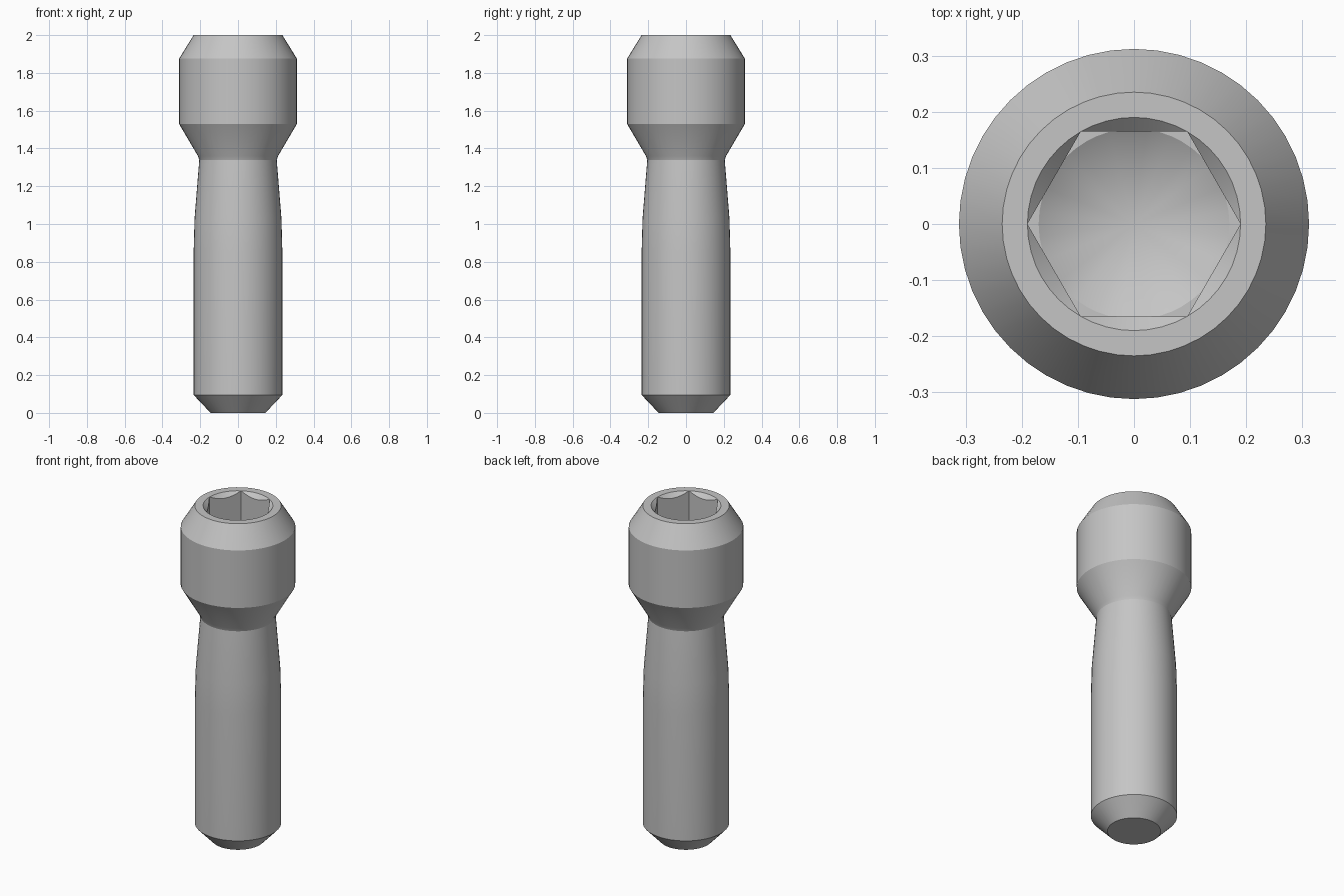
import bpy, bmesh, math

cube = bpy.data.objects.get("Cube")
if cube:
    bpy.data.objects.remove(cube, do_unlink=True)

SIDES = 48
TOP = 2.0
HEX_CORNER = 0.19
SOCKET_FLOOR = 1.68
TIP_RADIUS = 0.17

steel = bpy.data.materials.new("steel grey")
steel.use_nodes = True
colour = (0.56, 0.56, 0.56, 1)
steel.diffuse_color = colour
steel.node_tree.nodes["Principled BSDF"].inputs["Base Color"].default_value = colour


def hex_radius(angle):
    """Distance from the axis to the hexagon wall, corners on the x axis."""
    sector = math.pi / 3
    return HEX_CORNER * math.cos(sector / 2) / math.cos(angle % sector - sector / 2)


def add_ring(bm, radius, height):
    ring = []
    for i in range(SIDES):
        a = math.tau * i / SIDES
        r = radius(a)
        ring.append(bm.verts.new((r * math.cos(a), r * math.sin(a), height(r))))
    return ring


def circle(r, z):
    return (lambda a: r, lambda _: z)


# Outer outline from the foot to the rim of the socket
outline = [(0.145, 0), (0.235, 0.095), (0.235, 0.85), (0.23, 1.03),
           (0.205, 1.34), (0.212, 1.36), (0.312, 1.53), (0.312, 1.875),
           (0.235, TOP), (HEX_CORNER, TOP)]
rings = [circle(r, z) for r, z in outline]

# Countersunk hexagonal socket with a drilled conical floor
rings += [
    (hex_radius, lambda r: TOP - (HEX_CORNER - r)),
    (hex_radius, lambda r: SOCKET_FLOOR),
    (lambda a: min(TIP_RADIUS, hex_radius(a)), lambda r: SOCKET_FLOOR),
]

bm = bmesh.new()
loops = [add_ring(bm, *ring) for ring in rings]
for low, high in zip(loops, loops[1:]):
    for i in range(SIDES):
        j = (i + 1) % SIDES
        bm.faces.new((low[i], low[j], high[j], high[i]))
bm.faces.new(loops[0][::-1])
apex = bm.verts.new((0, 0, SOCKET_FLOOR - 0.1))
for i in range(SIDES):
    bm.faces.new((loops[-1][i], loops[-1][(i + 1) % SIDES], apex))
bmesh.ops.remove_doubles(bm, verts=bm.verts, dist=0.0001)
bmesh.ops.recalc_face_normals(bm, faces=bm.faces)

mesh = bpy.data.meshes.new("socket_screw")
bm.to_mesh(mesh)
bm.free()
mesh.materials.append(steel)
screw = bpy.data.objects.new("socket_screw", mesh)
bpy.context.collection.objects.link(screw)

# Smooth round walls, crisp chamfers
bpy.ops.object.select_all(action='DESELECT')
screw.select_set(True)
bpy.context.view_layer.objects.active = screw
bpy.ops.object.shade_smooth_by_angle(angle=math.radians(20))
